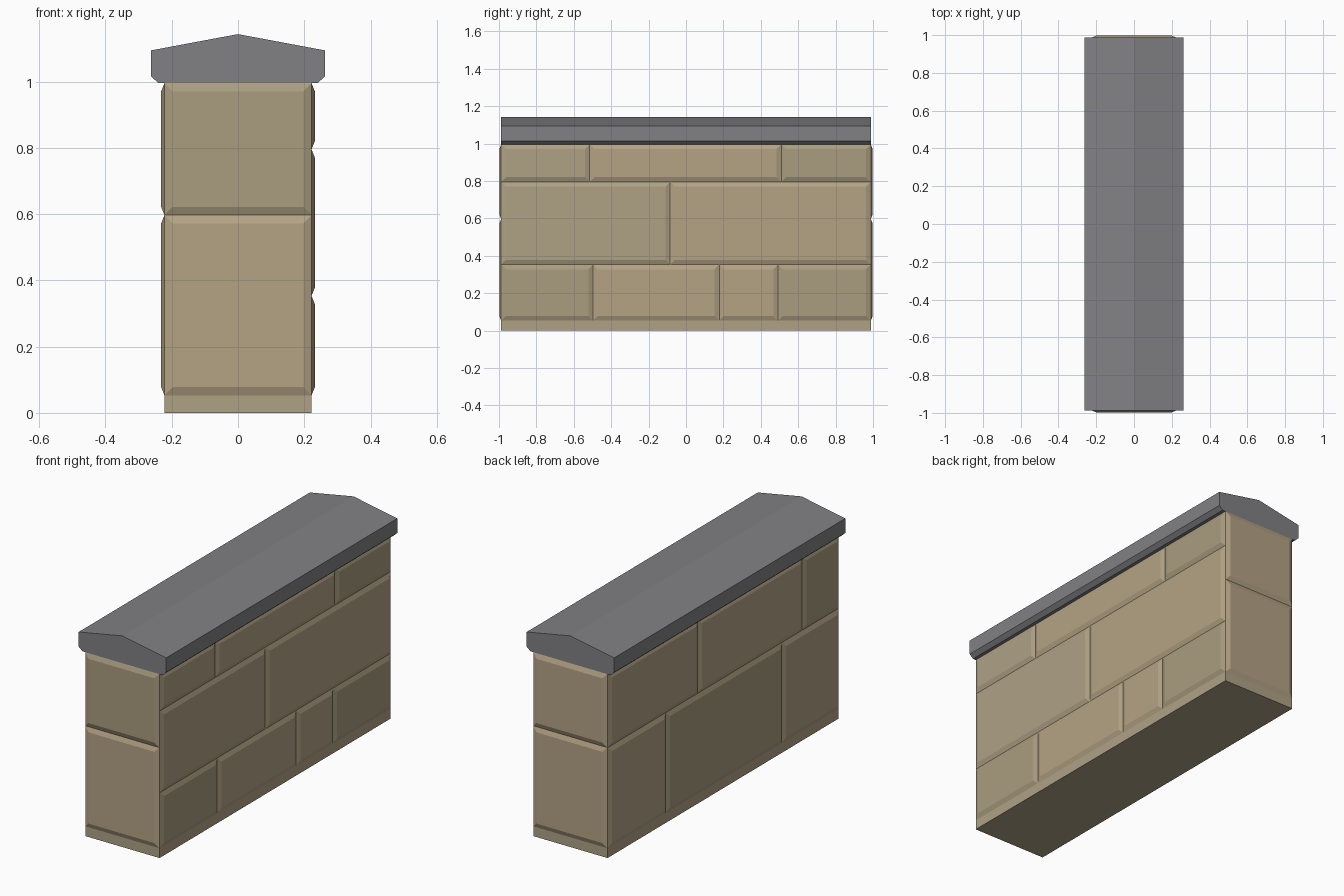
import bpy, bmesh
from mathutils import Vector

if "Cube" in bpy.data.objects:
    bpy.data.objects.remove(bpy.data.objects["Cube"])

HX, HY = 0.222, 0.988      # half size of the core
Z0, Z1 = 0.053, 0.995      # stonework starts above the plinth
OUT, BEV = 0.01, 0.025     # stone projection and chamfer width


def material(name, rgb):
    m = bpy.data.materials.new(name)
    m.diffuse_color = (*rgb, 1)
    m.use_nodes = True
    m.node_tree.nodes["Principled BSDF"].inputs["Base Color"].default_value = m.diffuse_color
    return m


TAN = material("tan_stone", (0.46, 0.37, 0.235))
OLIVE = material("olive_stone", (0.40, 0.34, 0.215))
SAND = material("sand_stone", (0.43, 0.36, 0.235))
SLATE = material("slate_grey", (0.22, 0.22, 0.23))
TONES = {"t": TAN, "o": OLIVE, "s": SAND}


def finish(name, bm, mat):
    bmesh.ops.recalc_face_normals(bm, faces=bm.faces)
    me = bpy.data.meshes.new(name)
    bm.to_mesh(me)
    bm.free()
    me.materials.append(mat)
    ob = bpy.data.objects.new(name, me)
    bpy.context.collection.objects.link(ob)


def extrude_profile(name, pts, half, mat):
    """Extrude an x/z profile along y."""
    bm = bmesh.new()
    face = bm.faces.new([bm.verts.new((x, -half, z)) for x, z in pts])
    ext = bmesh.ops.extrude_face_region(bm, geom=[face], use_keep_orig=True)
    verts = [v for v in ext["geom"] if isinstance(v, bmesh.types.BMVert)]
    bmesh.ops.translate(bm, verts=verts, vec=(0, 2 * half, 0))
    finish(name, bm, mat)


def stone(name, place, u0, u1, z0, z1, mat):
    """Chamfered stone face; place(u, depth, z) maps it onto a wall side."""
    bm = bmesh.new()
    rings = []
    for b, d in ((0, 0), (BEV, OUT)):
        rings.append([bm.verts.new(place(u, d, z)) for u, z in (
            (u0 + b, z0 + b), (u1 - b, z0 + b), (u1 - b, z1 - b), (u0 + b, z1 - b))])
    lo, hi = rings
    top = bm.faces.new(hi)
    for i in range(4):
        j = (i + 1) % 4
        bm.faces.new((lo[i], lo[j], hi[j], hi[i]))
    # make the open shell face away from the wall
    bm.normal_update()
    outward = Vector(place(0, 1, 0)) - Vector(place(0, 0, 0))
    if top.normal.dot(outward) < 0:
        for f in bm.faces:
            f.normal_flip()
    me = bpy.data.meshes.new(name)
    bm.to_mesh(me)
    bm.free()
    me.materials.append(mat)
    bpy.context.collection.objects.link(bpy.data.objects.new(name, me))


def courses(side, place, half, rows):
    """Rows of (bottom, top, joint positions, stone tones)."""
    for r, (z0, z1, joints, tones) in enumerate(rows):
        us = [-half, *joints, half]
        for i, tone in enumerate(tones):
            stone(f"{side}_stone_{r + 1}_{i + 1}", place, us[i], us[i + 1], z0, z1, TONES[tone])


# core, its lower strip showing as the plinth
extrude_profile("wall_core", [(-HX, 0), (HX, 0), (HX, Z1), (-HX, Z1)], HY, SAND)

# stonework on the four sides
courses("right", lambda u, d, z: (HX + d, u, z), HY, [
    (Z0, 0.353, (-0.497, 0.178, 0.492), "otto"),
    (0.353, 0.795, (-0.085,), "st"),
    (0.795, Z1, (-0.515, 0.51), "sto")])
courses("left", lambda u, d, z: (-HX - d, u, z), HY, [
    (Z0, 0.597, (-0.5, 0.493), "sot"),
    (0.597, Z1, (-0.673, 0.219), "ots")])
courses("front", lambda u, d, z: (u, -HY - d, z), HX, [
    (Z0, 0.597, (), "t"), (0.597, Z1, (), "o")])
courses("back", lambda u, d, z: (u, HY + d, z), HX, [
    (Z0, 0.597, (), "t"), (0.597, Z1, (), "t")])

# ridged coping with a chamfered underside
half_cap = [(0.24, Z1), (0.262, 1.015), (0.262, 1.094)]
extrude_profile("coping", half_cap + [(0, 1.143)] + [(-x, z) for x, z in reversed(half_cap)], HY, SLATE)
